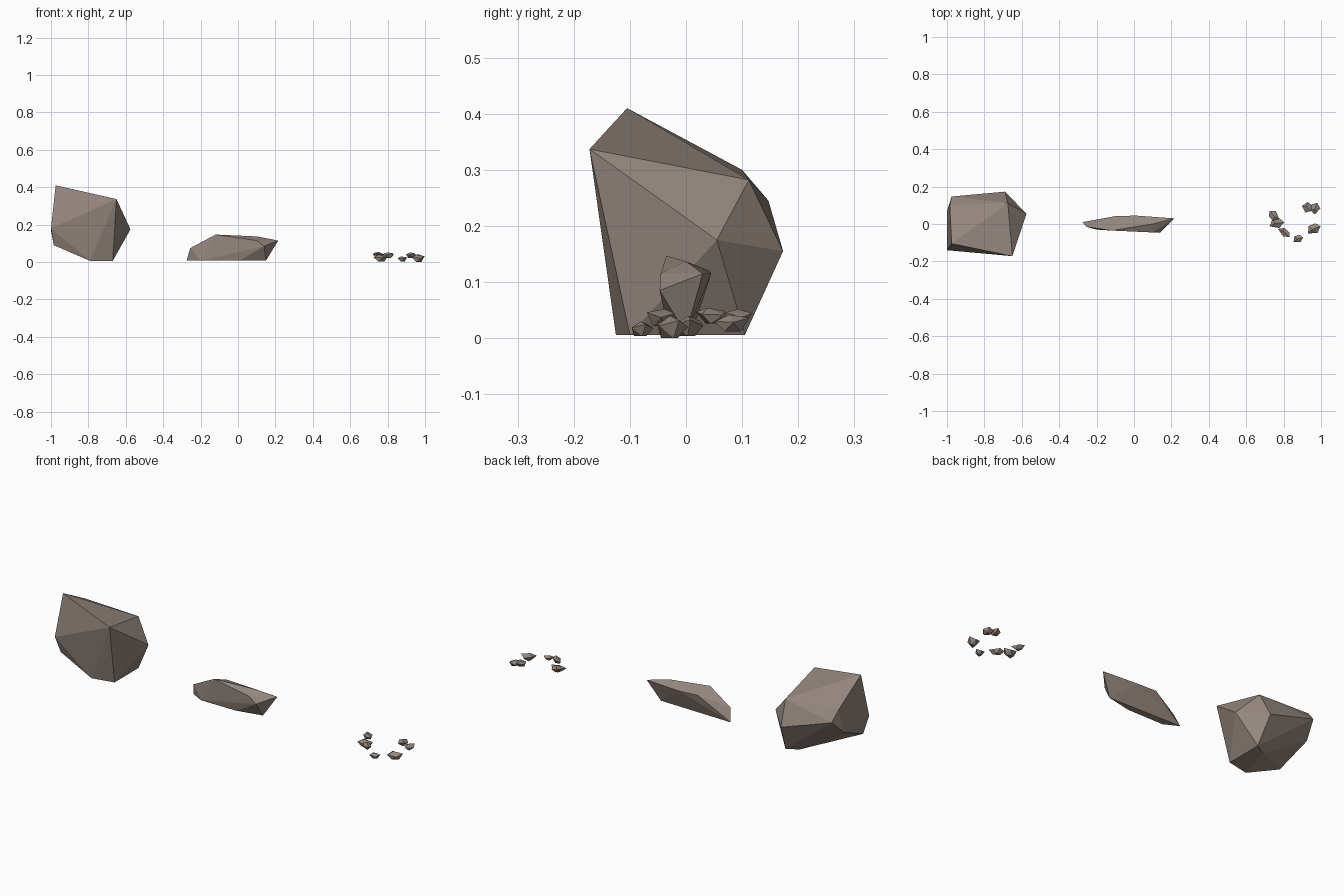
import bpy
import bmesh
import math
from mathutils import Vector, Matrix

default_cube = bpy.data.objects.get("Cube")
if default_cube:
    bpy.data.objects.remove(default_cube, do_unlink=True)

# Single stone colour
stone = bpy.data.materials.new("warm_grey_stone")
stone.use_nodes = True
colour = (0.30, 0.245, 0.21, 1)
stone.diffuse_color = colour
stone.node_tree.nodes["Principled BSDF"].inputs["Base Color"].default_value = colour


def hull_rock(name, points):
    """Make a flat-shaded faceted rock as the convex hull of its corners."""
    bm = bmesh.new()
    for point in points:
        bm.verts.new(point)
    bmesh.ops.convex_hull(bm, input=bm.verts[:], use_existing_faces=False)
    loose = [vert for vert in bm.verts if not vert.link_faces]
    bmesh.ops.delete(bm, geom=loose, context="VERTS")
    bmesh.ops.recalc_face_normals(bm, faces=bm.faces[:])
    mesh = bpy.data.meshes.new(name)
    bm.to_mesh(mesh)
    bm.free()
    mesh.materials.append(stone)
    rock = bpy.data.objects.new(name, mesh)
    bpy.context.collection.objects.link(rock)
    return rock


# Large boulder: crown, belly and small foot
crown = [(-.975, -.105, .41), (-.65, -.172, .337), (-.675, .112, .282), (-.985, .1, .3)]
belly = [(-.575, .055, .175), (-.69, .173, .155), (-.975, .147, .245),
         (-1, -.14, .18), (-1, .07, .17), (-.985, -.11, .09)]
foot = [(-.67, -.1, .006), (-.79, -.125, .006), (-.67, .105, .006), (-.73, .07, .006)]
hull_rock("large_boulder", crown + belly + foot)

# Long thin slab: ridge, shoulders and narrow foot
ridge = [(-.12, -.035, .147), (.1, 0, .137), (-.1, .042, .12), (.01, .045, .115)]
shoulders = [(.215, .03, .115), (.14, -.047, .085), (.1, -.045, .115), (-.255, -.015, .075)]
slab_foot = [(-.275, .01, .008), (-.2, -.03, .008), (.01, -.03, .008), (.15, 0, .008)]
hull_rock("long_slab", ridge + shoulders + slab_foot)


def shard(name, x, y, low, size, yaw):
    """Make a chip with a pointed rim, a narrow foot and an off-centre peak."""
    rim = [(-.5, -.1, .6), (-.2, .5, .75), (.3, .4, .5), (.5, -.1, .8), (.1, -.5, .55)]
    base = [(-.2, -.2, 0), (.25, -.1, 0), (0, .25, 0)]
    peak = [(-.1, .05, 1)]
    turn = Matrix.Rotation(math.radians(yaw), 3, "Z")
    corners = []
    for corner in rim + base + peak:
        scaled = Vector(a * b for a, b in zip(corner, size))
        corners.append(turn @ scaled + Vector((x, y, low)))
    hull_rock(name, corners)


# Scattered ring of chips
shard("chip_back_left", .748, .045, .026, (.065, .05, .028), 140)
shard("chip_left", .762, .003, .004, (.08, .055, .036), 15)
shard("chip_front_left", .803, -.045, .022, (.075, .04, .03), -35)
shard("chip_front", .877, -.08, .004, (.056, .042, .026), 25)
shard("chip_right", .961, -.027, .0, (.078, .055, .04), 30)
shard("chip_back", .925, .088, .022, (.056, .056, .03), -30)
shard("chip_back_right", .968, .083, .012, (.062, .055, .03), 80)
